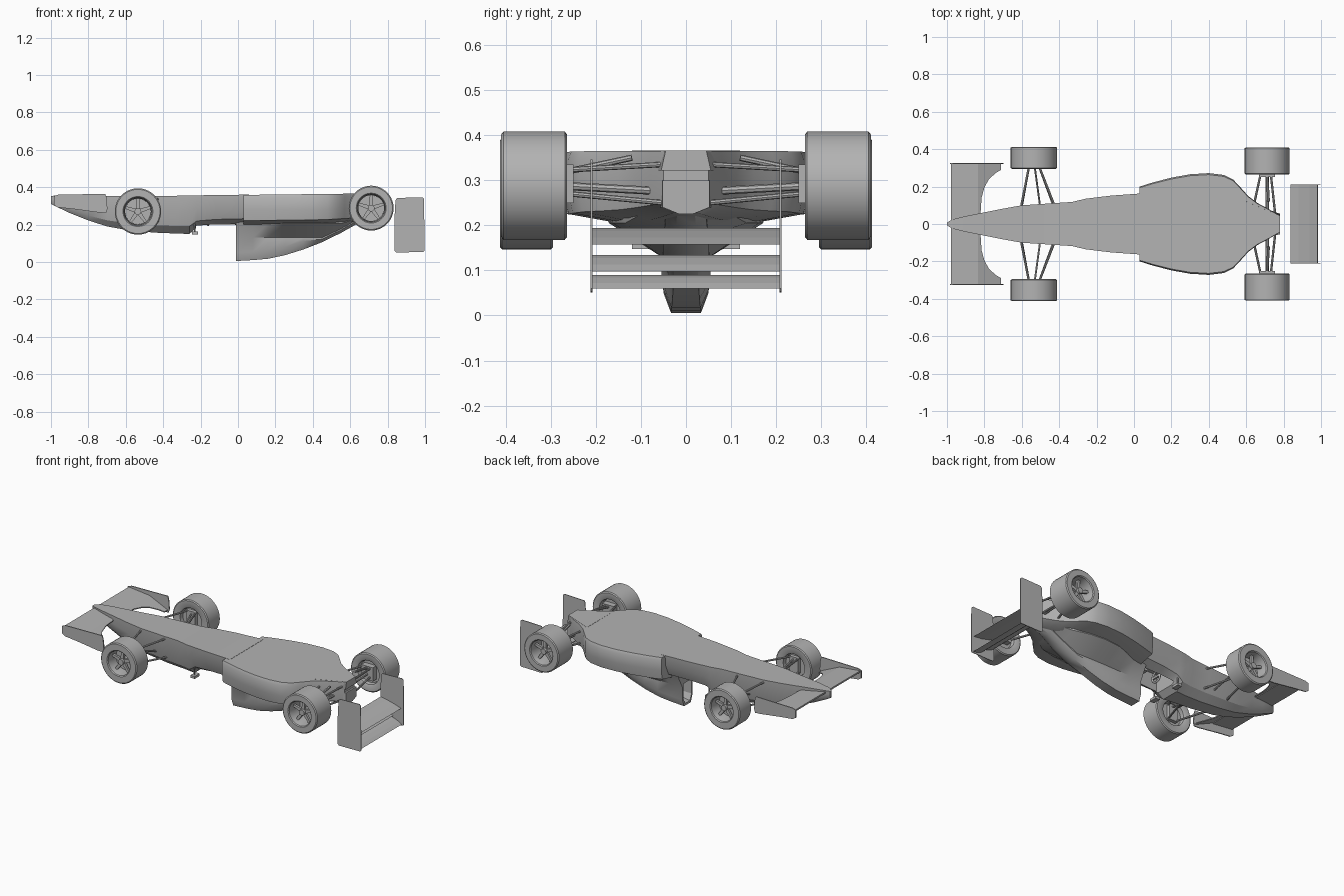
import bpy, bmesh, math
from mathutils import Vector, Matrix

if "Cube" in bpy.data.objects:
    bpy.data.objects.remove(bpy.data.objects["Cube"])

grey = bpy.data.materials.new("plain_grey")
grey.diffuse_color = (0.45, 0.45, 0.45, 1)
grey.use_nodes = True
grey.node_tree.nodes["Principled BSDF"].inputs["Base Color"].default_value = grey.diffuse_color


def finish(name, bm, smooth=None):
    bmesh.ops.recalc_face_normals(bm, faces=bm.faces)
    me = bpy.data.meshes.new(name)
    bm.to_mesh(me)
    bm.free()
    ob = bpy.data.objects.new(name, me)
    bpy.context.collection.objects.link(ob)
    me.materials.append(grey)
    if smooth:
        bpy.ops.object.select_all(action='DESELECT')
        bpy.context.view_layer.objects.active = ob
        ob.select_set(True)
        bpy.ops.object.shade_smooth_by_angle(angle=math.radians(smooth))
    return ob


def loft(name, sections, smooth=None):
    """sections: (x, half outline [(y, z)...]) with the outline mirrored in y."""
    bm = bmesh.new()
    rings = []
    for x, half in sections:
        pts = half + [(-y, z) for y, z in reversed(half)]
        rings.append([bm.verts.new((x, y, z)) for y, z in pts])
    n = len(rings[0])
    for a, b in zip(rings, rings[1:]):
        for i in range(n):
            j = (i + 1) % n
            bm.faces.new((a[i], a[j], b[j], b[i]))
    bm.faces.new(rings[0])
    bm.faces.new(rings[-1])
    return finish(name, bm, smooth)


def slab(name, pts, offset):
    """Flat outline of 3D points given a thickness vector."""
    bm = bmesh.new()
    f = bm.faces.new([bm.verts.new(p) for p in pts])
    r = bmesh.ops.extrude_face_region(bm, geom=[f], use_keep_orig=True)
    bmesh.ops.translate(bm, vec=offset, verts=[v for v in r["geom"] if isinstance(v, bmesh.types.BMVert)])
    return finish(name, bm)


def box(name, lo, hi):
    return slab(name, [(lo[0], lo[1], lo[2]), (hi[0], lo[1], lo[2]), (hi[0], hi[1], lo[2]),
                       (lo[0], hi[1], lo[2])], (0, 0, hi[2] - lo[2]))


def rod(name, a, b, r=0.006, seg=8):
    a, b = Vector(a), Vector(b)
    bm = bmesh.new()
    m = Matrix.Translation((a + b) / 2) @ (b - a).to_track_quat('Z', 'Y').to_matrix().to_4x4()
    bmesh.ops.create_cone(bm, cap_ends=True, segments=seg, radius1=r, radius2=r, depth=(b - a).length, matrix=m)
    return finish(name, bm, 40)


def cut(target, cutter):
    mod = target.modifiers.new("cut", 'BOOLEAN')
    mod.operation = 'DIFFERENCE'
    mod.solver = 'EXACT'
    mod.object = cutter
    cutter.hide_render = True
    cutter.hide_set(True)


# Nose and tub: x, half width, flat side z, keel side z
tub = [(-1.0, .008, .352, .31), (-.97, .025, .357, .295), (-.9, .042, .357, .262), (-.8, .062, .355, .222),
       (-.7, .082, .353, .19), (-.6, .1, .353, .172), (-.45, .11, .353, .157), (-.33, .118, .354, .152),
       (-.26, .135, .355, .15), (-.22, .14, .356, .185), (-.12, .152, .358, .195), (.06, .165, .36, .2)]
body = loft("tub", [(x, [(w, t), (w * .97, t * .6 + b * .4), (w * .8, t * .2 + b * .8), (w * .42, b)])
                    for x, w, t, b in tub], 30)
cut(body, box("cockpit_cutter", (-.225, -.075, .1), (-.015, .075, .3)))

# Sidepods with flat floor
pods = [(.03, .2, .212), (.1, .222, .212), (.2, .248, .213), (.3, .266, .214), (.4, .272, .215), (.48, .262, .217),
        (.53, .238, .22), (.57, .195, .222), (.61, .15, .225), (.66, .112, .23), (.72, .08, .235), (.77, .05, .24)]
loft("sidepods", [(x, [(w * .97, .358 + .012 * min(x, .6)), (w, .345), (w, .28), (w * .96, b + .01), (w * .5, b - .012)])
                  for x, w, b in pods], 30)

# Engine cover and intake
cover = [(-.01, .033, .05, .1, .005), (.08, .033, .05, .12, .01), (.16, .032, .052, .15, .017), (.25, .03, .054, .18, .036),
         (.35, .028, .054, .19, .067), (.45, .026, .052, .18, .106), (.55, .024, .05, .15, .155),
         (.63, .022, .045, .1, .2), (.7, .02, .04, .07, .222), (.77, .018, .035, .05, .235)]
hood = loft("engine_cover", [(x, [(t, .27), (t * .9, max(.205, z + .03)), (m, max(.13, z + .022)),
                                  (m, z + (.045 if z < .08 else .016)), (b, z)])
                             for x, b, m, t, z in cover], 35)
cut(hood, loft("intake_cutter", [(-.03, [(.04, .15), (.042, .055), (.025, .015)]),
                                 (.05, [(.034, .14), (.036, .06), (.02, .03)])]))

# Steering wheel, headrest and mirrors
bm = bmesh.new()
N, M = 20, 8
ring = [[bm.verts.new((-.16 + .006 * math.sin(v), (.032 + .006 * math.cos(v)) * math.cos(u),
                       .23 + (.032 + .006 * math.cos(v)) * math.sin(u)))
         for v in [k * math.tau / M for k in range(M)]] for u in [k * math.tau / N for k in range(N)]]
for i in range(N):
    for j in range(M):
        bm.faces.new((ring[i][j], ring[(i + 1) % N][j], ring[(i + 1) % N][(j + 1) % M], ring[i][(j + 1) % M]))
finish("steering_wheel", bm, 60)
box("steering_hub", (-.165, -.03, .224), (-.155, .03, .236))
box("headrest", (-.05, -.06, .2), (.0, .06, .29))
for s in (-1, 1):
    box("mirror", (-.245, s * .095 - .025, .148), (-.215, s * .095 + .025, .163))
    rod("mirror_stalk", (-.23, s * .1, .16), (-.23, s * .1, .21), .004)

# Gearbox, crash block and diffuser
loft("gearbox", [(x, [(w, .3), (w, .24), (.015, .225)]) for x, w in ((.6, .07), (.78, .052))])
loft("diffuser", [(.6, [(.12, .366), (.1, .32)]), (.78, [(.045, .366), (.055, .322)])])


# Wheels turned from a profile, with five spokes
def wheel(name, x, z, r, y0, y1, s):
    w = y1 - y0
    prof = [(.07, .045), (.074, .004), (.08, 0), (r - .006, 0), (r, .005), (r, w - .005), (r - .006, w),
            (.08, w), (.075, w - .005), (.069, w - .045), (.069, .045)]
    bm = bmesh.new()
    n = 40
    rows = [[bm.verts.new((x + q * math.cos(a), s * (y0 + y), z + q * math.sin(a))) for q, y in prof]
            for a in [k * math.tau / n for k in range(n)]]
    for i in range(n):
        for j in range(len(prof) - 1):
            p, q = rows[i], rows[(i + 1) % n]
            bm.faces.new((p[j], q[j], q[j + 1], p[j + 1]))
    bmesh.ops.remove_doubles(bm, verts=bm.verts, dist=1e-5)
    finish(name, bm, 35)
    rod(name + "_hub", (x, s * (y0 + .01), z), (x, s * (y1 - .02), z), .018, 16)
    rod(name + "_brake", (x, s * (y0 + .025), z), (x, s * (y0 + .045), z), .069, 32)
    for k in range(5):
        a = math.pi / 2 + k * math.tau / 5
        d, t = Vector((math.cos(a), 0, math.sin(a))), Vector((-math.sin(a), 0, math.cos(a)))
        c = Vector((x, s * (y1 - .035), z))
        slab(name + "_spoke", [c + d * .01 + t * .011, c + d * .071 + t * .007,
                               c + d * .071 - t * .007, c + d * .01 - t * .011], (0, -s * .014, 0))


for s in (-1, 1):
    wheel("front_wheel", -.535, .27, .124, .295, .413, s)
    wheel("rear_wheel", .712, .288, .12, .264, .41, s)
    # Front suspension arms, pushrod and upright
    for hx, bx in ((-.56, -.605), (-.51, -.42)):
        rod("front_upper_arm", (hx, s * .315, .318), (bx, s * .085, .338))
        rod("front_lower_arm", (hx, s * .315, .235), (bx, s * .07, .215))
    rod("front_pushrod", (-.53, s * .3, .31), (-.5, s * .08, .23), .005)
    box("front_upright", (-.565, s * .31 - .012, .225), (-.505, s * .31 + .012, .325))
    # Rear suspension arms, driveshaft and upright
    for hx, bx in ((.68, .63), (.73, .755)):
        rod("rear_upper_arm", (hx, s * .28, .322), (bx, s * .055, .335))
        rod("rear_lower_arm", (hx, s * .28, .272), (bx, s * .05, .25))
    rod("rear_pushrod", (.71, s * .28, .316), (.72, s * .12, .35), .007)
    rod("driveshaft", (.712, s * .28, .288), (.712, s * .04, .275), .009)
    box("rear_upright", (.675, s * .268 - .018, .25), (.755, s * .268 + .018, .335))

    # Front wing: plane with a scooped trailing edge, sloping flap, end plate
    ya, yb = s * .02, s * .322
    slab("front_wing_plane", [(-.978, yb, .35), (-.978, ya, .35), (-.835, ya, .335), (-.835, yb, .335)], (0, 0, -.01))
    edge = [(-.71, .322), (-.71, .29), (-.74, .272), (-.775, .24), (-.8, .195), (-.815, .14), (-.822, .03)]
    slab("front_wing_flap", [(-.835, ya, .335), (-.835, yb, .335)] +
         [(x, s * y, .335 - (x + .835) * .45) for x, y in edge], (0, 0, -.006))
    slab("front_end_plate", [(x, s * .32, z) for x, z in
                             ((-.985, .352), (-.96, .36), (-.71, .364), (-.703, .345), (-.698, .285), (-.705, .262),
                              (-.74, .264), (-.88, .283), (-.965, .292), (-.985, .305))], (0, s * .006, 0))
    # Rear wing end plate
    slab("rear_end_plate", [(x, s * .208, z) for x, z in
                            ((.842, .33), (.85, .342), (.985, .346), (.995, .338), (.997, .06), (.99, .053),
                             (.845, .051), (.836, .06), (.836, .22))], (0, s * .004, 0))

# Rear wing elements: x and z of leading and trailing edges
for nm, x0, z0, x1, z1 in (("rear_beam_wing", .838, .194, .98, .158), ("rear_main_plane", .838, .134, .925, .098),
                           ("rear_flap", .915, .09, .985, .06)):
    dx, dz = x1 - x0, z1 - z0
    sec = [(x0, z0), (x0 + dx * .3, z0 + dz * .18), (x0 + dx * .7, z0 + dz * .58), (x1, z1),
           (x0 + dx * .6, z0 + dz * .6 - .008), (x0 + dx * .2, z0 + dz * .2 - .009), (x0, z0 - .005)]
    slab(nm, [(x, -.208, z) for x, z in sec], (0, .416, 0))
